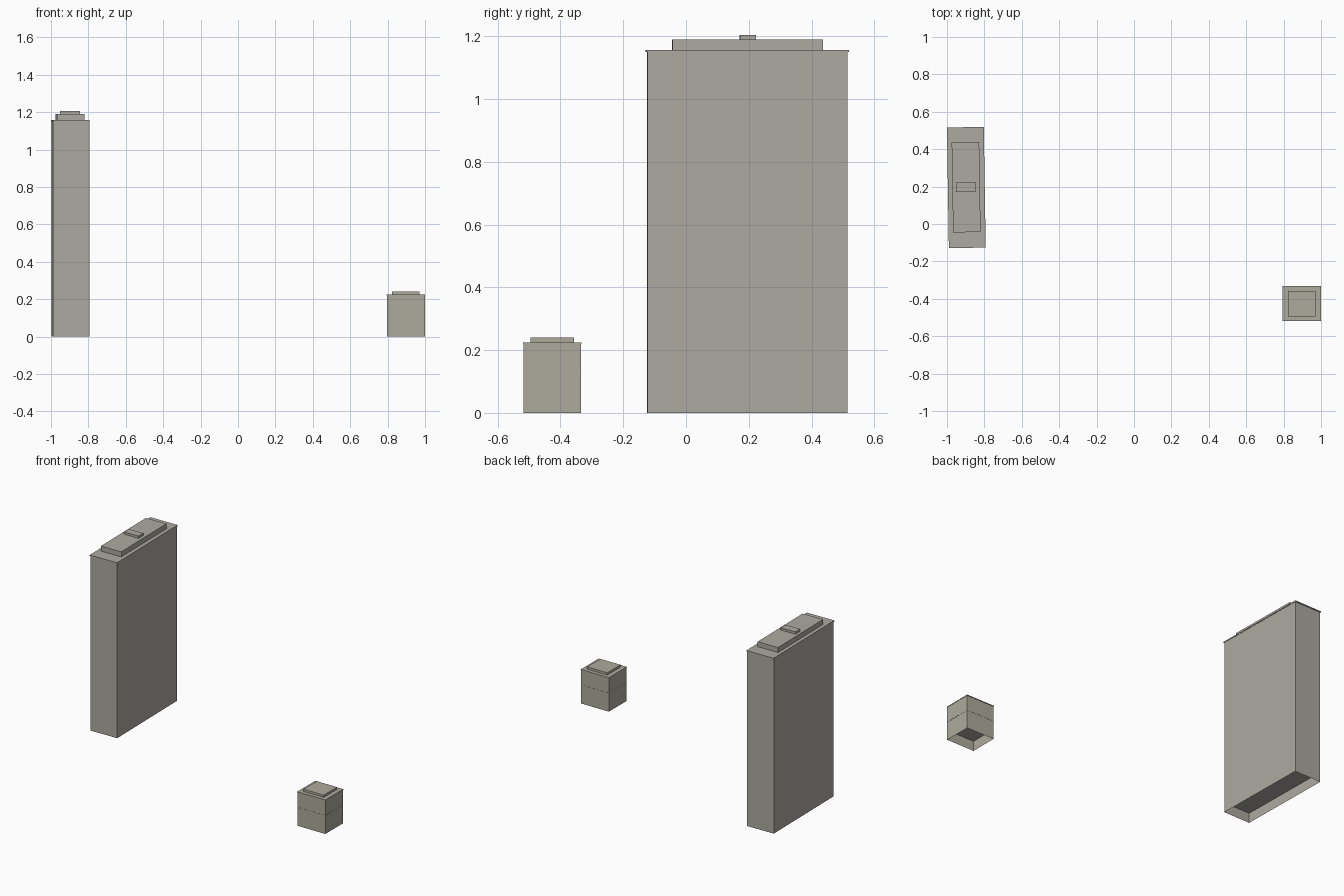
import bpy, bmesh
from mathutils import Matrix

if "Cube" in bpy.data.objects:
    bpy.data.objects.remove(bpy.data.objects["Cube"])


def material(name, rgb):
    m = bpy.data.materials.new(name)
    m.diffuse_color = (*rgb, 1)
    m.use_nodes = True
    m.node_tree.nodes["Principled BSDF"].inputs["Base Color"].default_value = m.diffuse_color
    return m


CONCRETE = material("concrete", (0.42, 0.40, 0.36))
SANDSTONE = material("sandstone", (0.42, 0.40, 0.335))


def block(name, center, size, z0, z1, angle, mat, open_bottom=False):
    """Upright box with footprint size, optionally without top and bottom."""
    bm = bmesh.new()
    bmesh.ops.create_cube(bm, size=1)
    if open_bottom:
        caps = [f for f in bm.faces if abs(f.normal.z) > 0.5]
        bmesh.ops.delete(bm, geom=caps, context='FACES_ONLY')
    bmesh.ops.scale(bm, vec=(size[0], size[1], z1 - z0), verts=bm.verts)
    bmesh.ops.rotate(bm, matrix=Matrix.Rotation(angle, 3, 'Z'), verts=bm.verts)
    me = bpy.data.meshes.new(name)
    bm.to_mesh(me)
    bm.free()
    me.materials.append(mat)
    ob = bpy.data.objects.new(name, me)
    ob.location = (center[0], center[1], (z0 + z1) / 2)
    bpy.context.collection.objects.link(ob)


# tall slab tower, turned very slightly
tower, turn = (-0.8965, 0.195), 0.016
block("tower_foundation_skirt", tower, (0.193, 0.637), 0, 0.065, turn, CONCRETE, True)
block("tower_body", tower, (0.193, 0.637), 0.065, 1.15, turn, CONCRETE)
block("tower_roof_slab", tower, (0.197, 0.645), 1.15, 1.157, turn, CONCRETE)
block("tower_penthouse", (-0.8975, 0.196), (0.147, 0.48), 1.157, 1.19, turn, CONCRETE)
block("tower_roof_hatch", (-0.8985, 0.197), (0.106, 0.05), 1.19, 1.205, turn, CONCRETE)

# small two-storey building
house = (0.8975, -0.426)
block("house_foundation_skirt", house, (0.202, 0.183), 0, 0.065, 0, SANDSTONE, True)
block("house_lower_storey", house, (0.202, 0.183), 0.065, 0.12, 0, SANDSTONE)
block("house_floor_band", house, (0.204, 0.185), 0.12, 0.123, 0, SANDSTONE)
block("house_upper_storey", house, (0.202, 0.183), 0.123, 0.22, 0, SANDSTONE)
block("house_roof_slab", house, (0.205, 0.187), 0.22, 0.225, 0, SANDSTONE)
block("house_roof_cap", house, (0.147, 0.138), 0.225, 0.24, 0, SANDSTONE)
